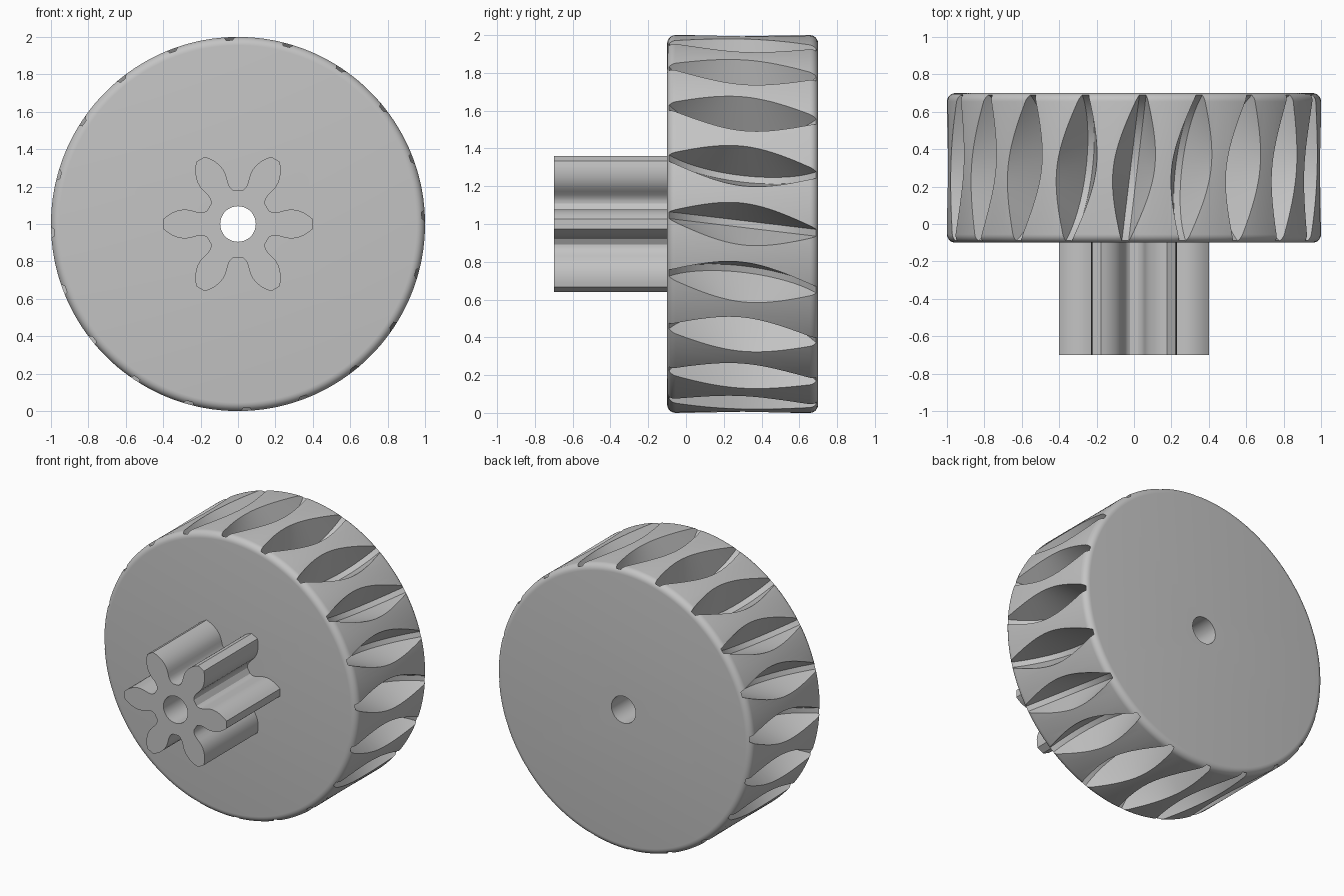
import bpy, bmesh
from math import sin, cos, pi, radians

cube = bpy.data.objects.get("Cube")
if cube:
    bpy.data.objects.remove(cube)

grey = bpy.data.materials.new("plain grey")
grey.use_nodes = True
grey.diffuse_color = (0.55, 0.55, 0.55, 1)
grey.node_tree.nodes["Principled BSDF"].inputs["Base Color"].default_value = grey.diffuse_color

AXIS_Z = 1.0       # height of the shared axle
WHEEL_Y = 0.3      # middle of the wheel's thickness
TEETH = 20


def polar(r, a, y, s=0.0):
    """Point at radius r and angle a about the axle, moved s along the tangent."""
    return (r * cos(a) - s * sin(a), y, AXIS_Z + r * sin(a) + s * cos(a))


def loft(bm, rings, closed=False):
    """Skin a list of equal point rings, capping both ends unless closed."""
    vs = [[bm.verts.new(p) for p in ring] for ring in rings]
    n = len(vs[0])
    pairs = list(zip(vs, vs[1:])) + ([(vs[-1], vs[0])] if closed else [])
    for a, b in pairs:
        for i in range(n):
            j = (i + 1) % n
            bm.faces.new((a[i], a[j], b[j], b[i]))
    if not closed:
        bm.faces.new(vs[0])
        bm.faces.new(vs[-1])


def finish(bm, name, helper=False):
    bmesh.ops.recalc_face_normals(bm, faces=bm.faces)
    mesh = bpy.data.meshes.new(name)
    bm.to_mesh(mesh)
    bm.free()
    mesh.materials.append(grey)
    ob = bpy.data.objects.new(name, mesh)
    bpy.context.collection.objects.link(ob)
    if helper:
        ob.hide_render = True
    return ob


def circle(r, y, n):
    return [polar(r, 2 * pi * i / n, y) for i in range(n)]


def cut(ob, cutter):
    mod = ob.modifiers.new(cutter.name, 'BOOLEAN')
    mod.operation = 'DIFFERENCE'
    mod.solver = 'EXACT'
    mod.object = cutter


# Wheel blank with rounded rims
FILLET, HALF = 0.045, 0.4
rim = [(1 - FILLET + FILLET * sin(t), HALF - FILLET + FILLET * cos(t))
       for t in [radians(15 * i) for i in range(7)]]
profile = [(r, WHEEL_Y - h) for r, h in rim] + [(r, WHEEL_Y + h) for r, h in reversed(rim)]
bm = bmesh.new()
loft(bm, [circle(r, y, 180) for r, y in profile])
wheel = finish(bm, "worm_wheel")

# Groove cutters: a slanted V-shaped thread swept round a sideways axis
CENTRE, DEEP, SHALLOW = 1.24, 0.467, 0.15
FLOOR, FLARE, SLANT = 0.018, 0.42, 0.12
bm = bmesh.new()
for k in range(TEETH):
    a = 2 * pi * k / TEETH
    rings = []
    for step in range(-18, 19):
        phi = radians(4 * step)
        ring = []
        for d, side in ((DEEP, -1), (DEEP, 1), (SHALLOW, 1), (SHALLOW, -1)):
            t = d * sin(phi)
            s = side * (FLOOR + (DEEP - d) * FLARE) - SLANT * t
            ring.append(polar(CENTRE - d * cos(phi), a, WHEEL_Y + t, s))
        rings.append(ring)
    loft(bm, rings)
grooves = finish(bm, "groove_cutter", helper=True)

# Six-tooth pinion; half of one tooth flank from tip to root, as (out, across)
flank = [(0.400, 0.026), (0.380, 0.043), (0.355, 0.059), (0.325, 0.071), (0.295, 0.077),
         (0.265, 0.076), (0.240, 0.070), (0.215, 0.063), (0.195, 0.061), (0.178, 0.064),
         (0.165, 0.071)]
tooth = [(u, -v) for u, v in reversed(flank)] + flank
bm = bmesh.new()
loft(bm, [[polar(u, k * pi / 3, y, v) for k in range(6) for u, v in tooth]
          for y in (-0.7, -0.09)])
pinion = finish(bm, "pinion")

# Axle bore through both parts
bm = bmesh.new()
loft(bm, [circle(0.095, y, 64) for y in (-0.9, 0.9)])
bore = finish(bm, "bore_cutter", helper=True)

cut(wheel, grooves)
cut(wheel, bore)
cut(pinion, bore)

# Apply the cuts, drop the cutters and smooth the curved faces
bpy.context.view_layer.update()
graph = bpy.context.evaluated_depsgraph_get()
results = [(ob, bpy.data.meshes.new_from_object(ob.evaluated_get(graph))) for ob in (wheel, pinion)]
for ob, mesh in results:
    ob.modifiers.clear()
    ob.data = mesh
for helper in (grooves, bore):
    bpy.data.objects.remove(helper)
bpy.ops.object.select_all(action='DESELECT')
for ob in (wheel, pinion):
    ob.select_set(True)
    bpy.context.view_layer.objects.active = ob
bpy.ops.object.shade_smooth_by_angle(angle=radians(28))
